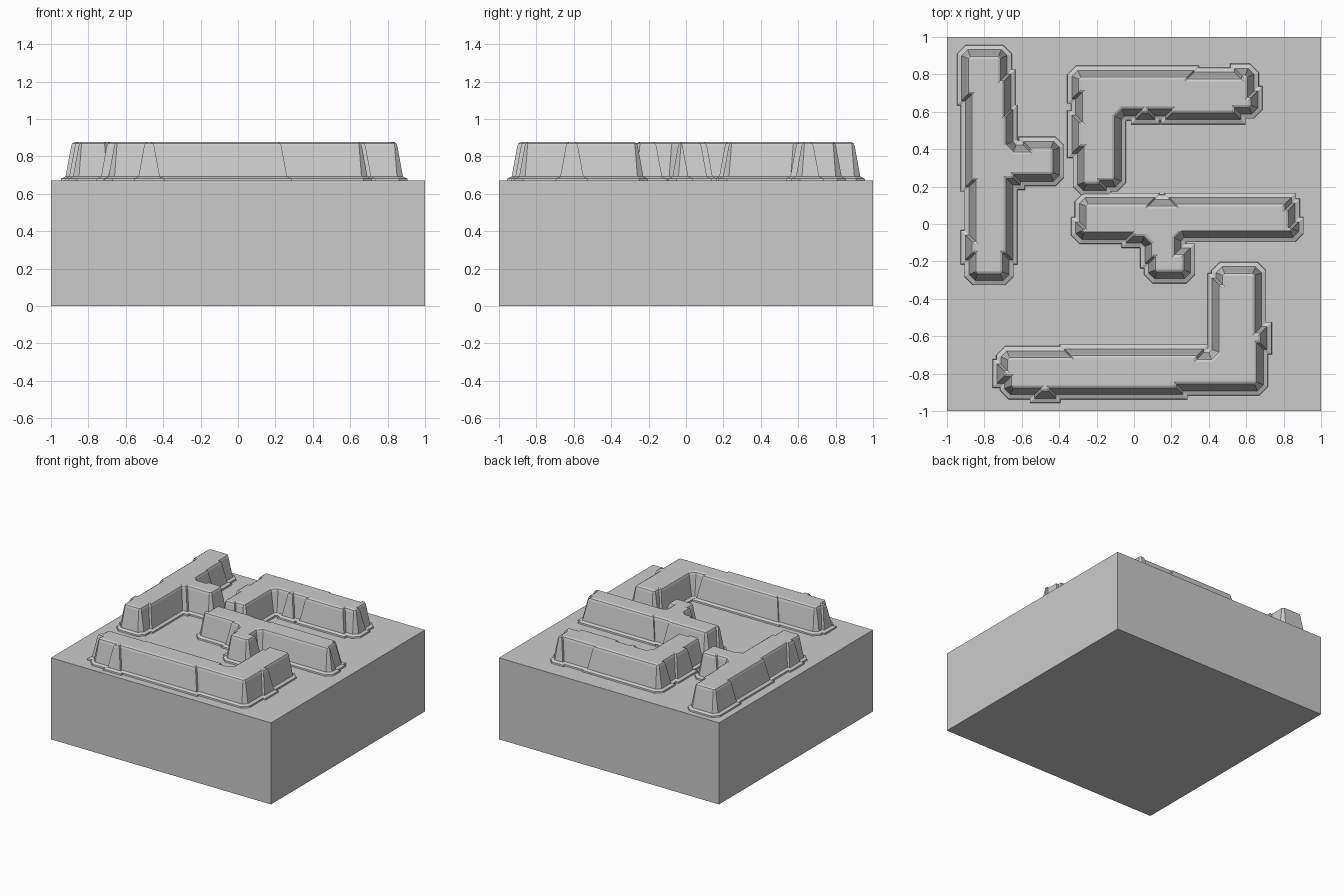
import bpy
import bmesh
from mathutils import Vector

default = bpy.data.objects.get("Cube")
if default:
    bpy.data.objects.remove(default, do_unlink=True)

grey = bpy.data.materials.new("plain_grey")
grey.use_nodes = True
shade = (0.6, 0.6, 0.6, 1.0)
grey.diffuse_color = shade
grey.node_tree.nodes["Principled BSDF"].inputs["Base Color"].default_value = shade

BASE_TOP = 0.67
# Wall section: outward offset from the outline, height
SECTION = [(0.037, BASE_TOP), (0.035, 0.682), (0.012, 0.692),
           (-0.018, 0.855), (-0.024, 0.87), (-0.037, 0.877)]
CUT = 0.025


def add_object(name, bm):
    bmesh.ops.recalc_face_normals(bm, faces=bm.faces)
    mesh = bpy.data.meshes.new(name)
    bm.to_mesh(mesh)
    bm.free()
    mesh.materials.append(grey)
    obj = bpy.data.objects.new(name, mesh)
    bpy.context.collection.objects.link(obj)
    return obj


def outline(turns):
    """Right-angled outline from alternating x and y turns, with main corners cut."""
    corners = []
    for i, (x, y) in enumerate(turns):
        next_x = turns[(i + 1) % len(turns)][0]
        corners += [Vector((x, y)) / 100, Vector((next_x, y)) / 100]
    points = []
    for i, here in enumerate(corners):
        back = corners[i - 1] - here
        ahead = corners[(i + 1) % len(corners)] - here
        if min(back.length, ahead.length) > 0.059:
            points += [here + back.normalized() * CUT,
                       here + ahead.normalized() * CUT]
        else:
            points.append(here)
    return points


def offset(points, distance):
    """Mitred offset of a counterclockwise outline."""
    result = []
    for i, here in enumerate(points):
        a = (here - points[i - 1]).normalized()
        b = (points[(i + 1) % len(points)] - here).normalized()
        na, nb = Vector((a.y, -a.x)), Vector((b.y, -b.x))
        result.append(here + (na + nb) * distance / (1 + na.dot(nb)))
    return result


def ridge(name, turns):
    bm = bmesh.new()
    points = outline(turns)
    rings = [[bm.verts.new((p.x, p.y, z)) for p in offset(points, d)]
             for d, z in SECTION]
    for low, high in zip(rings, rings[1:]):
        for i in range(len(low)):
            bm.faces.new((low[i - 1], low[i], high[i], high[i - 1]))
    bm.faces.new(rings[-1])
    bm.faces.new(rings[0][::-1])
    return add_object(name, bm)


# Solid square block
bm = bmesh.new()
bmesh.ops.create_cube(bm, size=1)
bmesh.ops.scale(bm, vec=(2, 2, BASE_TOP), verts=bm.verts)
bmesh.ops.translate(bm, vec=(0, 0, BASE_TOP / 2), verts=bm.verts)
add_object("base_block", bm)

# Raised plateaus, outlines in hundredths
ridge("left_tee_ridge", [
    (-87, -29), (-68, -18), (-66, 22), (-62, 24), (-41, 43), (-58, 41),
    (-66, 60), (-67, 79), (-69, 92), (-91, 67), (-89, 21), (-87, -7), (-89, -18)])
ridge("back_corner_ridge", [
    (-29, 19), (-16, 21), (-8, 59), (2, 57), (10, 59), (18, 57), (56, 60),
    (65, 70), (63, 82), (55, 80), (31, 81), (-32, 68), (-30, 57), (-32, 39)])
ridge("middle_tee_ridge", [
    (-30, -7), (-3, -9), (7, -20), (9, -28), (29, -14), (24, -6),
    (87, 0), (85, 10), (83, 13), (20, 12), (10, 13), (-28, 0)])
ridge("front_corner_ridge", [
    (-68, -90), (-52, -92), (-43, -90), (25, -88), (68, -66), (70, -56),
    (67, -24), (45, -30), (43, -70), (36, -68), (-36, -69), (-70, -76), (-72, -84)])
